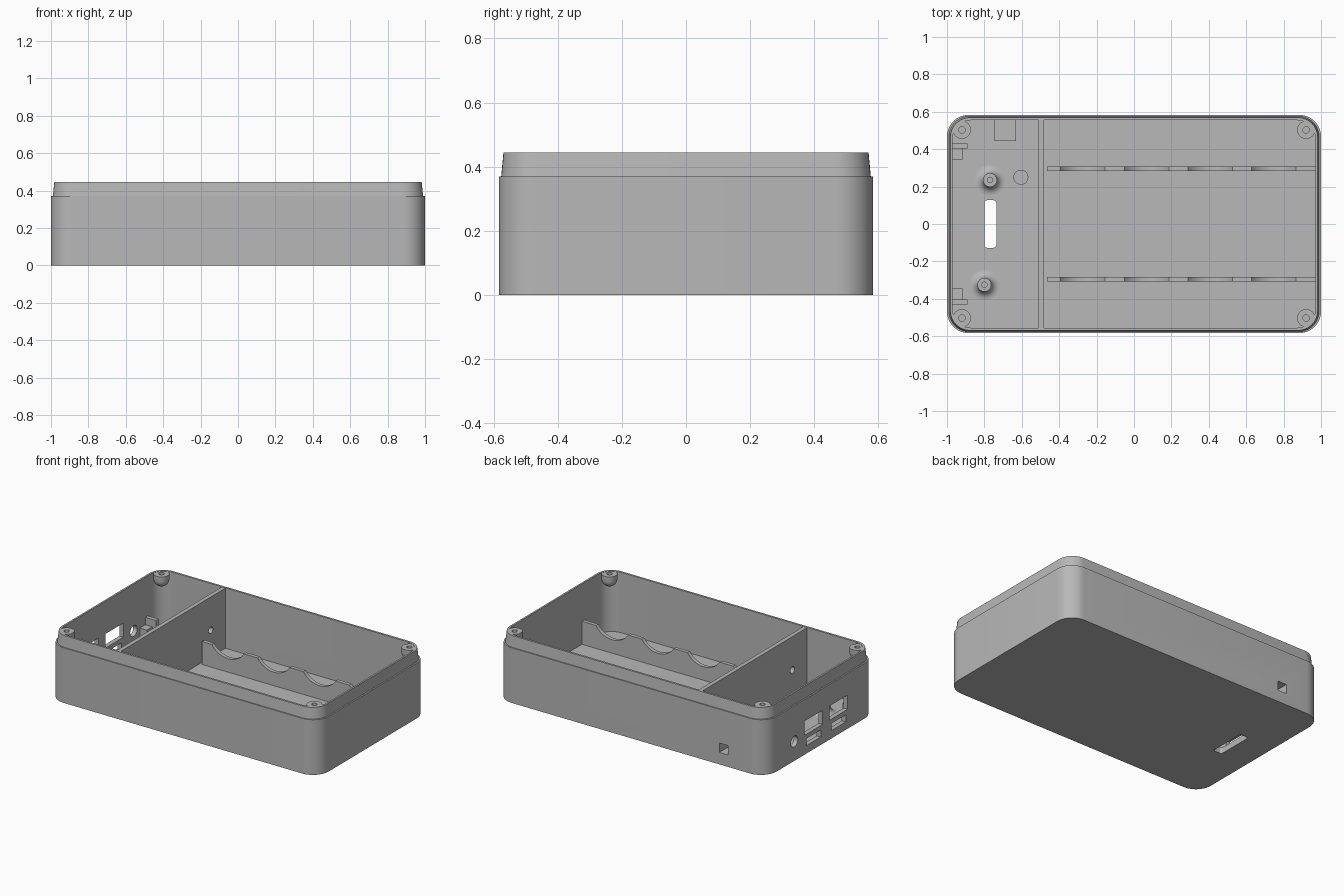
import bpy, bmesh, math
from mathutils import Matrix, Vector

if "Cube" in bpy.data.objects:
    bpy.data.objects.remove(bpy.data.objects["Cube"], do_unlink=True)

grey = bpy.data.materials.new("plain_grey")
grey.use_nodes = True
grey.diffuse_color = (0.48, 0.48, 0.48, 1)
grey.node_tree.nodes["Principled BSDF"].inputs["Base Color"].default_value = (0.48, 0.48, 0.48, 1)

FLOOR, SHOULDER, TOP = 0.04, 0.37, 0.445
IN_X, IN_Y = 0.97, 0.555


def finish(name, bm):
    """Turn a bmesh into a named grey object."""
    bmesh.ops.remove_doubles(bm, verts=bm.verts, dist=1e-5)
    bmesh.ops.recalc_face_normals(bm, faces=bm.faces)
    mesh = bpy.data.meshes.new(name)
    bm.to_mesh(mesh)
    bm.free()
    mesh.materials.append(grey)
    ob = bpy.data.objects.new(name, mesh)
    bpy.context.collection.objects.link(ob)
    return ob


def smooth(ob, angle=30):
    bpy.ops.object.select_all(action="DESELECT")
    ob.select_set(True)
    bpy.context.view_layer.objects.active = ob
    bpy.ops.object.shade_smooth_by_angle(angle=math.radians(angle))


def boolean(ob, cutter, mode="DIFFERENCE"):
    mod = ob.modifiers.new("cut", "BOOLEAN")
    mod.operation, mod.solver, mod.object = mode, "EXACT", cutter
    bpy.context.view_layer.objects.active = ob
    bpy.ops.object.modifier_apply(modifier=mod.name)


def rounded_rect(hx, hy, r, seg=10):
    pts = []
    for k, (sx, sy) in enumerate([(1, 1), (-1, 1), (-1, -1), (1, -1)]):
        for i in range(seg + 1):
            a = math.pi / 2 * (k + i / seg)
            pts.append((sx * (hx - r) + r * math.cos(a), sy * (hy - r) + r * math.sin(a)))
    return pts


def loft(name, rings):
    """Skin rounded rectangles (half x, half y, radius, z) and cap both ends."""
    bm = bmesh.new()
    loops = [[bm.verts.new((x, y, z)) for x, y in rounded_rect(hx, hy, r)]
             for hx, hy, r, z in rings]
    n = len(loops[0])
    for a, b in zip(loops, loops[1:]):
        for i in range(n):
            j = (i + 1) % n
            bm.faces.new((a[i], a[j], b[j], b[i]))
    bm.faces.new(loops[0])
    bm.faces.new(loops[-1])
    return finish(name, bm)


def add_box(bm, x, y, z):
    size = Vector((x[1] - x[0], y[1] - y[0], z[1] - z[0], 1))
    mid = Vector((sum(x) / 2, sum(y) / 2, sum(z) / 2))
    bmesh.ops.create_cube(bm, size=1, matrix=Matrix.Translation(mid) @ Matrix.Diagonal(size))


def add_x_rod(bm, x, y, z, r, depth):
    bmesh.ops.create_cone(bm, cap_ends=True, segments=24, radius1=r, radius2=r, depth=depth,
                          matrix=Matrix.Translation((x, y, z)) @ Matrix.Rotation(math.pi / 2, 4, "Y"))


def lathe(name, profile, x, y):
    bm = bmesh.new()
    vs = [bm.verts.new((r, 0, z)) for r, z in profile]
    es = [bm.edges.new(p) for p in zip(vs, vs[1:])]
    bmesh.ops.spin(bm, geom=vs + es, cent=(0, 0, 0), axis=(0, 0, 1),
                   angle=math.tau, steps=28, use_merge=True)
    bmesh.ops.translate(bm, verts=bm.verts, vec=(x, y, 0))
    return finish(name, bm)


# Tray: outer wall, shoulder, tapered lip, inner wall and floor in one skin
tray = loft("tray", [(1, 0.583, 0.115, 0), (1, 0.583, 0.115, SHOULDER),
                     (0.99, 0.576, 0.11, SHOULDER), (0.982, 0.569, 0.105, TOP),
                     (IN_X, IN_Y, 0.1, TOP), (IN_X, IN_Y, 0.1, FLOOR)])

# Back jack housing
bm = bmesh.new()
add_box(bm, (-0.745, -0.63), (0.445, 0.56), (FLOOR - 0.005, 0.16))
housing = finish("jack_housing", bm)

# Openings: side ports, round jack, back jack and floor slot
bm = bmesh.new()
for mid in (0.075, -0.19):
    add_box(bm, (-1.1, -0.94), (mid - 0.095, mid + 0.095), (0.13, 0.225))
    add_box(bm, (-1.1, -0.94), (mid - 0.075, mid + 0.075), (0.053, 0.1))
add_x_rod(bm, -1.02, 0.28, 0.13, 0.037, 0.16)
add_box(bm, (-0.72, -0.655), (0.4, 0.7), (0.08, 0.143))
openings = finish("opening_cutter", bm)
slot = loft("slot_cutter", [(0.032, 0.127, 0.015, -0.1), (0.032, 0.127, 0.015, 0.1)])
slot.data.transform(Matrix.Translation((-0.768, 0, 0)))
boolean(tray, openings)
boolean(tray, slot)
boolean(housing, openings)

# Partition with two cable holes
bm = bmesh.new()
add_box(bm, (-0.51, -0.482), (-0.56, 0.56), (FLOOR - 0.005, TOP - 0.002))
partition = finish("partition", bm)
bm = bmesh.new()
for side in (-1, 1):
    add_x_rod(bm, -0.5, side * 0.4, 0.22, 0.022, 0.2)
holes = finish("cable_hole_cutter", bm)
boolean(partition, holes)

# Scalloped cradle rails
R, RAIL_TOP, DIP = 0.143, 0.195, 0.13
half = math.asin(0.119 / R)
for side, name in ((1, "back_cradle_rail"), (-1, "front_cradle_rail")):
    outline = [(-0.465, FLOOR - 0.005), (-0.465, RAIL_TOP)]
    for k in range(4):
        cx = -0.273 + 0.34 * k
        for i in range(15):
            a = half * (i / 7 - 1)
            outline.append((cx + R * math.sin(a), DIP + R * (1 - math.cos(a))))
    outline += [(0.975, RAIL_TOP), (0.975, FLOOR - 0.005)]
    bm = bmesh.new()
    face = bm.faces.new([bm.verts.new((x, side * 0.295 - 0.0125, z)) for x, z in outline])
    ext = bmesh.ops.extrude_face_region(bm, geom=[face])["geom"]
    bmesh.ops.translate(bm, vec=(0, 0.025, 0),
                        verts=[v for v in ext if isinstance(v, bmesh.types.BMVert)])
    smooth(finish(name, bm))

# Board brackets on the port wall
for side, name in ((1, "back_board_bracket"), (-1, "front_board_bracket")):
    bm = bmesh.new()
    add_box(bm, (-0.975, -0.89), sorted((side * 0.403, side * 0.43)), (FLOOR - 0.005, 0.175))
    add_box(bm, (-0.975, -0.918), sorted((side * 0.345, side * 0.403)), (FLOOR - 0.005, 0.125))
    finish(name, bm)

# Screw posts with flared feet
for name, x, y in (("back_post", -0.77, 0.235), ("front_post", -0.8, -0.325)):
    profile = [(0, 0.07), (0.014, 0.07), (0.014, 0.13), (0.037, 0.13)]
    for i in range(9):
        a = math.pi / 2 * i / 8
        profile.append((0.082 - 0.045 * math.cos(a), FLOOR + 0.045 * (1 - math.sin(a))))
    smooth(lathe(name, profile, x, y))

# Small locating peg
smooth(lathe("floor_peg", [(0, FLOOR - 0.005), (0.04, FLOOR - 0.005), (0.04, 0.06), (0, 0.06)],
             -0.605, 0.25))

# Corner screw lugs with domed undersides, trimmed to the inner wall
trim = loft("lug_trim", [(IN_X + 0.004, IN_Y + 0.004, 0.1, 0), (IN_X + 0.004, IN_Y + 0.004, 0.1, 1)])
for sx, xn in ((1, "left"), (-1, "right")):
    for sy, yn in ((1, "back"), (-1, "front")):
        profile = [(0, 0.4), (0.017, 0.4), (0.017, TOP - 0.002), (0.048, TOP - 0.002)]
        for i in range(9):
            a = math.pi / 2 * i / 8
            profile.append((0.048 * math.cos(a), 0.41 - 0.048 * math.sin(a)))
        lug = lathe(yn + "_" + xn + "_screw_lug", profile, sx * 0.92, sy * 0.503)
        boolean(lug, trim, "INTERSECT")
        smooth(lug)

smooth(tray)
smooth(partition)
for helper in (openings, slot, holes, trim):
    bpy.data.objects.remove(helper, do_unlink=True)
